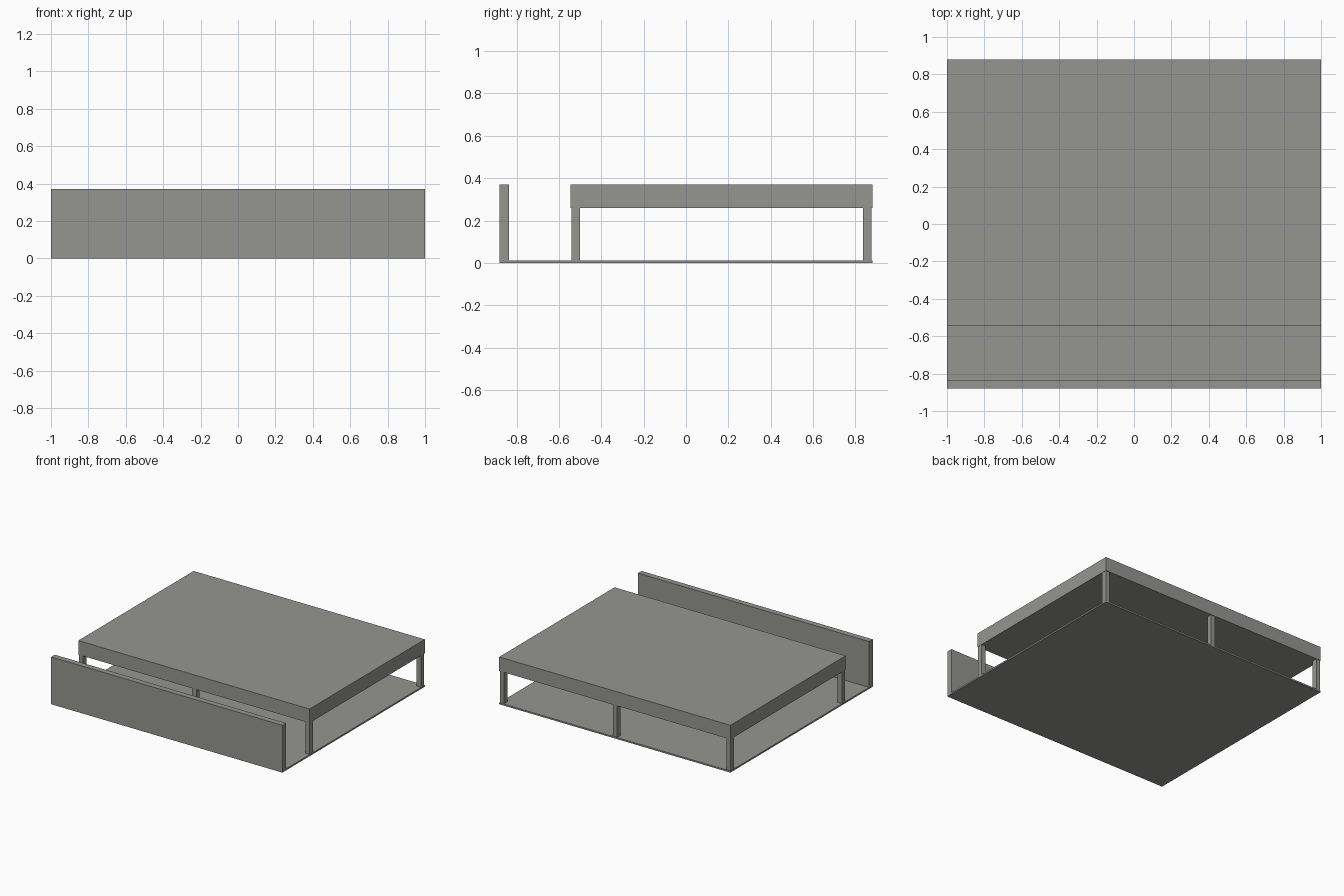
import bpy

old = bpy.data.objects.get("Cube")
if old:
    bpy.data.objects.remove(old, do_unlink=True)

# One warm grey for the whole structure
grey = bpy.data.materials.new("concrete grey")
grey.use_nodes = True
colour = (0.30, 0.30, 0.285, 1)
grey.diffuse_color = colour
grey.node_tree.nodes["Principled BSDF"].inputs["Base Color"].default_value = colour


def box(name, x, y, z):
    """Add a flat-faced box spanning the given (low, high) ranges."""
    spans = (x, y, z)
    bpy.ops.mesh.primitive_cube_add(size=1, location=[(a + b) / 2 for a, b in spans])
    ob = bpy.context.object
    ob.name = name
    ob.scale = [b - a for a, b in spans]
    bpy.ops.object.transform_apply(location=False, rotation=False, scale=True)
    ob.data.materials.append(grey)
    return ob


full = (-1, 1)
floor_top, roof_bottom, top = 0.012, 0.26, 0.37

# Floor, front wall and thick flat roof
box("floor_slab", full, (-0.88, 0.88), (0, floor_top))
box("front_wall", full, (-0.88, -0.835), (0, top))
box("roof_slab", full, (-0.545, 0.88), (roof_bottom, top))

# Two rows of three posts
post_w = 0.036
for row, y in (("front", (-0.54, -0.50)), ("back", (0.835, 0.876))):
    for side, x in (("right", -0.98), ("middle", 0), ("left", 0.98)):
        box(f"{row}_{side}_post", (x - post_w / 2, x + post_w / 2), y,
            (floor_top, roof_bottom))
